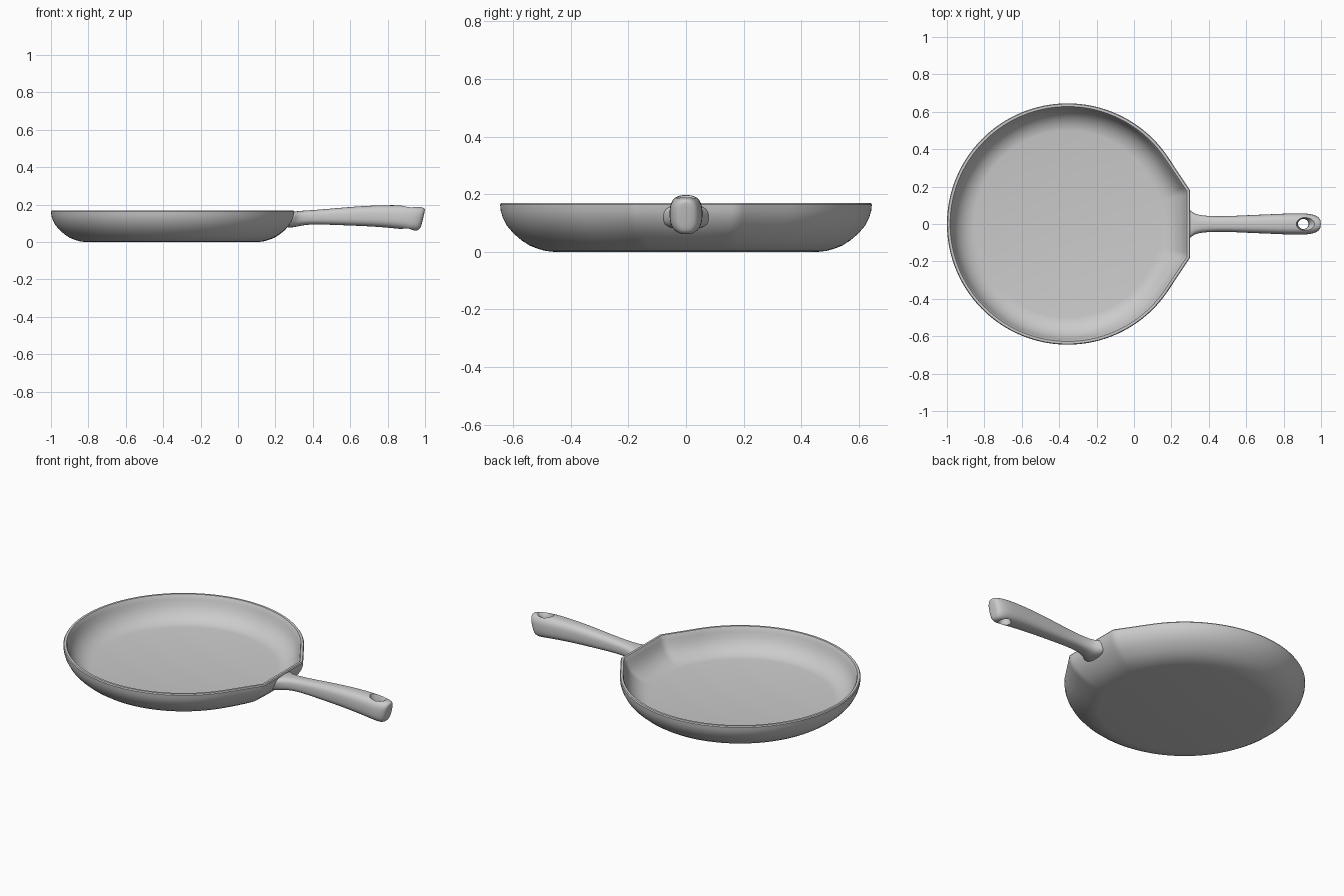
import bpy, bmesh
from math import sin, cos, pi, radians, copysign, atan2, acos, hypot

if "Cube" in bpy.data.objects:
    bpy.data.objects.remove(bpy.data.objects["Cube"])

CX = -0.355          # pan centre
R0 = 0.645           # pan radius
FX, FY = 0.655, 0.18  # flat at the handle side: distance and half width


def loft(name, rings):
    """Skin a list of equal-length point rings and close both ends."""
    bm = bmesh.new()
    vs = [[bm.verts.new(p) for p in ring] for ring in rings]
    n = len(vs[0])
    for a, b in zip(vs, vs[1:]):
        for i in range(n):
            j = (i + 1) % n
            bm.faces.new((a[i], a[j], b[j], b[i]))
    bm.faces.new(vs[0][::-1])
    bm.faces.new(vs[-1])
    bmesh.ops.recalc_face_normals(bm, faces=bm.faces[:])
    me = bpy.data.meshes.new(name)
    bm.to_mesh(me)
    bm.free()
    ob = bpy.data.objects.new(name, me)
    bpy.context.collection.objects.link(ob)
    return ob


def activate(ob):
    bpy.ops.object.select_all(action='DESELECT')
    ob.select_set(True)
    bpy.context.view_layer.objects.active = ob


def rim_radius(a):
    """Circle with tangent shoulders running out to a flat at +x."""
    a = abs((a + pi) % (2 * pi) - pi)
    corner = atan2(FY, FX)
    tangent = corner + acos(R0 / hypot(FX, FY))
    if a < corner:
        return FX / cos(a)
    if a < tangent:
        return R0 / cos(tangent - a)
    return R0


# Pan body: (base radius, rim inset, fraction between them, height)
outer = [(0, 0), (.15, .003), (.3, .011), (.45, .022), (.6, .04), (.75, .064),
         (.87, .09), (.95, .118), (.99, .143), (1, .164)]
inner = [(1, .164), (.95, .143), (.87, .115), (.77, .092), (.63, .071),
         (.48, .056), (.32, .045), (.15, .038), (0, .035)]
profile = [(.46, 0, f, z) for f, z in outer]
profile += [(.46, .004, 1, .17), (.46, .017, 1, .17)]
profile += [(.50, .021, f, z) for f, z in inner]
N = 210
rings = []
for base, inset, f, z in profile:
    ring = []
    for i in range(N):
        a = 2 * pi * i / N
        r = base + f * (rim_radius(a) - inset - base)
        ring.append((CX + r * cos(a), r * sin(a), z))
    rings.append(ring)
pan = loft("pan_body", rings)
activate(pan)
bpy.ops.object.shade_smooth_by_angle(angle=radians(35))

# Handle: (x, top, bottom, half width, lean of the section)
stations = [
    (.270, .162, .080, .088, .45), (.292, .164, .076, .080, .35),
    (.315, .166, .080, .060, .20), (.345, .168, .089, .049, .10),
    (.400, .171, .095, .042, 0), (.500, .179, .092, .042, 0),
    (.600, .188, .088, .047, 0), (.720, .196, .083, .052, 0),
    (.830, .198, .074, .057, 0), (.900, .196, .066, .058, .06),
    (.945, .191, .060, .054, .15), (.972, .186, .061, .045, .22),
    (.985, .180, .068, .034, .24), (.990, .168, .085, .018, .24)]
rings = []
for x, top, bot, w, lean in stations:
    mid, h = (top + bot) / 2, (top - bot) / 2
    ring = []
    for i in range(24):
        a = 2 * pi * i / 24
        y = w * copysign(abs(cos(a)) ** .75, cos(a))
        z = h * copysign(abs(sin(a)) ** .75, sin(a))
        ring.append((x + lean * z, y, mid + z))
    rings.append(ring)
handle = loft("handle", rings)
activate(handle)
sub = handle.modifiers.new("smooth", 'SUBSURF')
sub.levels = sub.render_levels = 2
bpy.ops.object.modifier_apply(modifier="smooth")

# Hanging hole, flared at both ends: (centre x, radius x, radius y, z)
flare = [(.907, .048, .046, .03), (.906, .036, .035, .068), (.905, .030, .029, .095),
         (.905, .028, .027, .13), (.906, .030, .028, .155), (.910, .036, .031, .175),
         (.919, .050, .036, .191), (.926, .062, .043, .21)]
cutter = loft("hole_cutter", [[(c + rx * cos(2 * pi * i / 40), ry * sin(2 * pi * i / 40), z)
                               for i in range(40)] for c, rx, ry, z in flare])
cutter.hide_render = True
cut = handle.modifiers.new("hole", 'BOOLEAN')
cut.operation, cut.solver, cut.object = 'DIFFERENCE', 'EXACT', cutter
activate(handle)
bpy.ops.object.modifier_apply(modifier="hole")
bpy.data.objects.remove(cutter)
bpy.ops.object.shade_smooth_by_angle(angle=radians(40))
